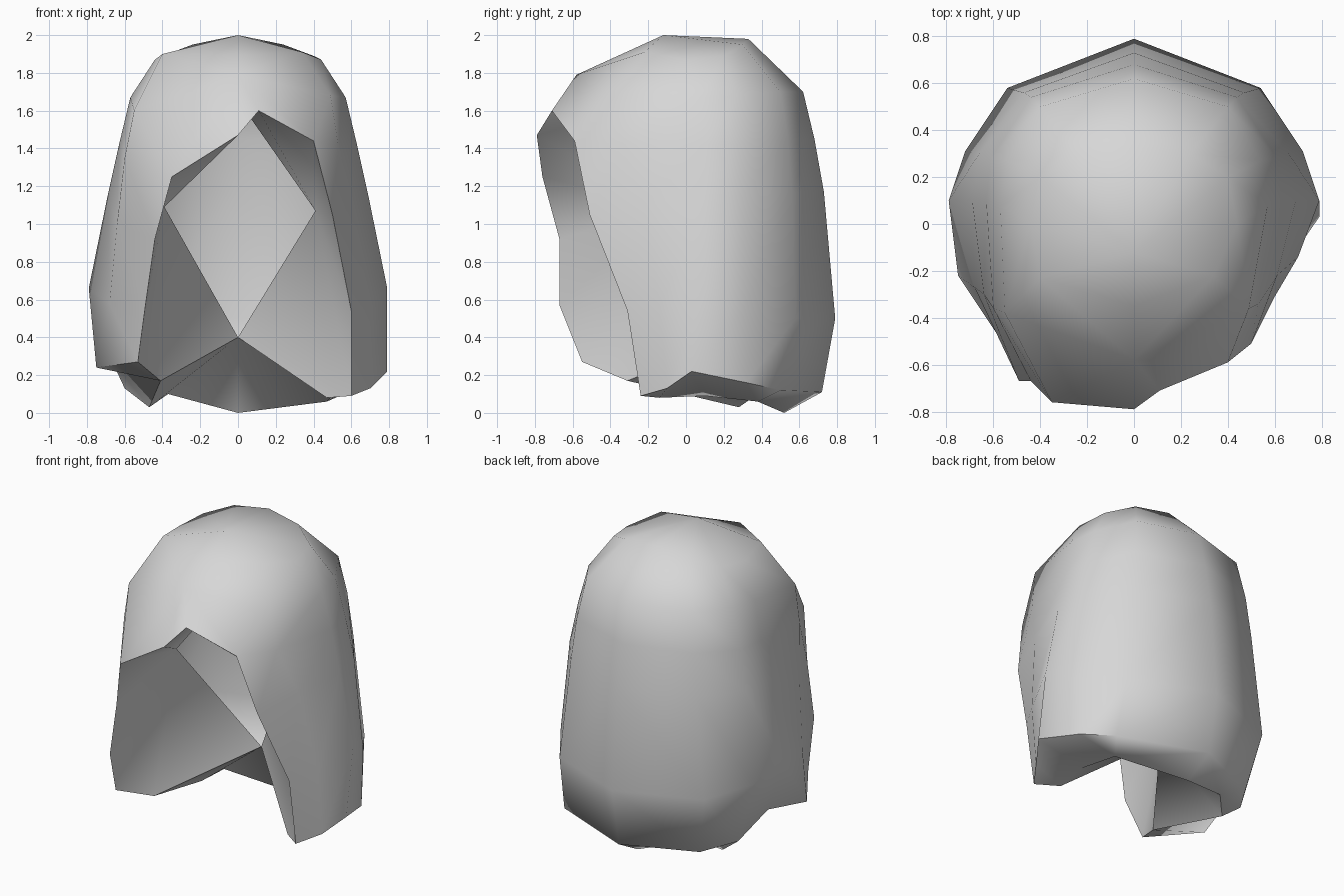
import bpy, bmesh, math

cube = bpy.data.objects.get("Cube")
if cube:
    bpy.data.objects.remove(cube, do_unlink=True)

mat = bpy.data.materials.new("light_grey")
mat.use_nodes = True
GREY = (0.68, 0.68, 0.68, 1)
mat.diffuse_color = GREY
mat.node_tree.nodes["Principled BSDF"].inputs["Base Color"].default_value = GREY

bm = bmesh.new()

# Rows from crown to hem, each running from the back centre to the side
BACK_ROWS = [
    [(0, .33, 1.98), (.24, .30, 1.95), (.40, .20, 1.89), (.44, .00, 1.87)],
    [(0, .62, 1.70), (.40, .50, 1.70), (.54, .27, 1.68), (.57, .08, 1.67)],
    [(0, .68, 1.45), (.44, .54, 1.45), (.61, .28, 1.42), (.63, .10, 1.42)],
    [(0, .73, 1.17), (.47, .56, 1.17), (.66, .30, 1.15), (.69, .10, 1.15)],
    [(0, .79, .50), (.54, .58, .50), (.72, .31, .55), (.79, .10, .66)],
]
# Front quarter and face-opening edge, which differ between the two sides
LEFT_FRONT = [
    [(.34, -.22, 1.91), (0, -.35, 1.895)],
    [(.49, -.36, 1.68), (0, -.58, 1.79)],
    [(.53, -.34, 1.42), (.40, -.59, 1.44)],
    [(.61, -.22, 1.10), (.50, -.51, 1.05)],
    [(.70, -.14, .55), (.60, -.31, .54)],
]
RIGHT_FRONT = [
    [(-.40, -.23, 1.90), (0, -.35, 1.895)],
    [(-.55, -.38, 1.60), (0, -.58, 1.79)],
    [(-.60, -.36, 1.35), (-.35, -.76, 1.25)],
    [(-.64, -.30, 1.00), (-.44, -.67, .92)],
    [(-.68, -.27, .58), (-.49, -.67, .57)],
]
# Hem outside and its inner rim
LEFT_HEM = [(0, .72, .11), (.56, .50, .12), (.70, .32, .16),
            (.79, .03, .22), (.70, -.10, .13), (.60, -.24, .09)]
RIGHT_HEM = [(0, .72, .11), (-.46, .51, .10), (-.60, .30, .13),
             (-.67, .08, .28), (-.75, -.22, .24), (-.53, -.55, .27)]
LEFT_RIM = [(0, .52, 0), (.47, .38, .06), (.50, .10, .09), (.47, -.14, .08)]
RIGHT_RIM = [(0, .52, 0), (-.37, .38, .10), (-.47, .28, .03), (-.41, -.31, .17)]

CROWN = (0, -.12, 2)
TIP = (.11, -.71, 1.60)          # highest point of the parting
FRINGE = (0, -.79, 1.47)         # foremost point of the fringe
INNER_TOP = (.06, -.40, 1.57)
INNER_LOW = (0, .25, .40)
INNER_LEFT = (.41, -.10, 1.07)
INNER_RIGHT = (-.39, -.10, 1.09)


def face(*points):
    bm.faces.new([bm.verts.new(p) for p in points])


def side(sign, front, hem, rim, inner, fringe):
    """Build one half; fringe lists the points between forehead and edge."""
    rows = [[(sign * x, y, z) for x, y, z in b] + f
            for b, f in zip(BACK_ROWS, front)] + [hem]
    # Crown fan and outer shell
    for a, b in zip(rows[0], rows[0][1:]):
        face(CROWN, a, b)
    for upper, lower in zip(rows, rows[1:]):
        for i in range(5):
            face(upper[i], upper[i + 1], lower[i + 1], lower[i])
    # Fringe below the forehead
    face(rows[1][5], *fringe, rows[2][5])
    # Underside of the hem
    face(hem[0], hem[1], rim[1], rim[0])
    face(hem[1], hem[2], rim[1])
    face(hem[2], hem[3], rim[2], rim[1])
    face(hem[3], hem[4], rim[3], rim[2])
    face(hem[4], hem[5], rim[3])
    # Inner wall, leaving the hollow behind it open
    for a, b in zip(rim, rim[1:]):
        face(INNER_LOW, a, b)
    edge = [INNER_LOW, rim[3]] + [r[5] for r in rows[:1:-1]]
    edge += [fringe[-1], INNER_TOP]
    for a, b in zip(edge, edge[1:]):
        face(inner, a, b)


side(1, LEFT_FRONT, LEFT_HEM, LEFT_RIM, INNER_LEFT, [TIP])
side(-1, RIGHT_FRONT, RIGHT_HEM, RIGHT_RIM, INNER_RIGHT, [TIP, FRINGE])
# Underside of the fringe
face(INNER_TOP, TIP, FRINGE)

bmesh.ops.remove_doubles(bm, verts=bm.verts[:], dist=0.001)
bmesh.ops.recalc_face_normals(bm, faces=bm.faces[:])

mesh = bpy.data.meshes.new("hair_shell")
bm.to_mesh(mesh)
bm.free()
mesh.materials.append(mat)
hair = bpy.data.objects.new("hair_shell", mesh)
bpy.context.collection.objects.link(hair)
bpy.ops.object.select_all(action='DESELECT')
hair.select_set(True)
bpy.context.view_layer.objects.active = hair
bpy.ops.object.shade_smooth_by_angle(angle=math.radians(62))
